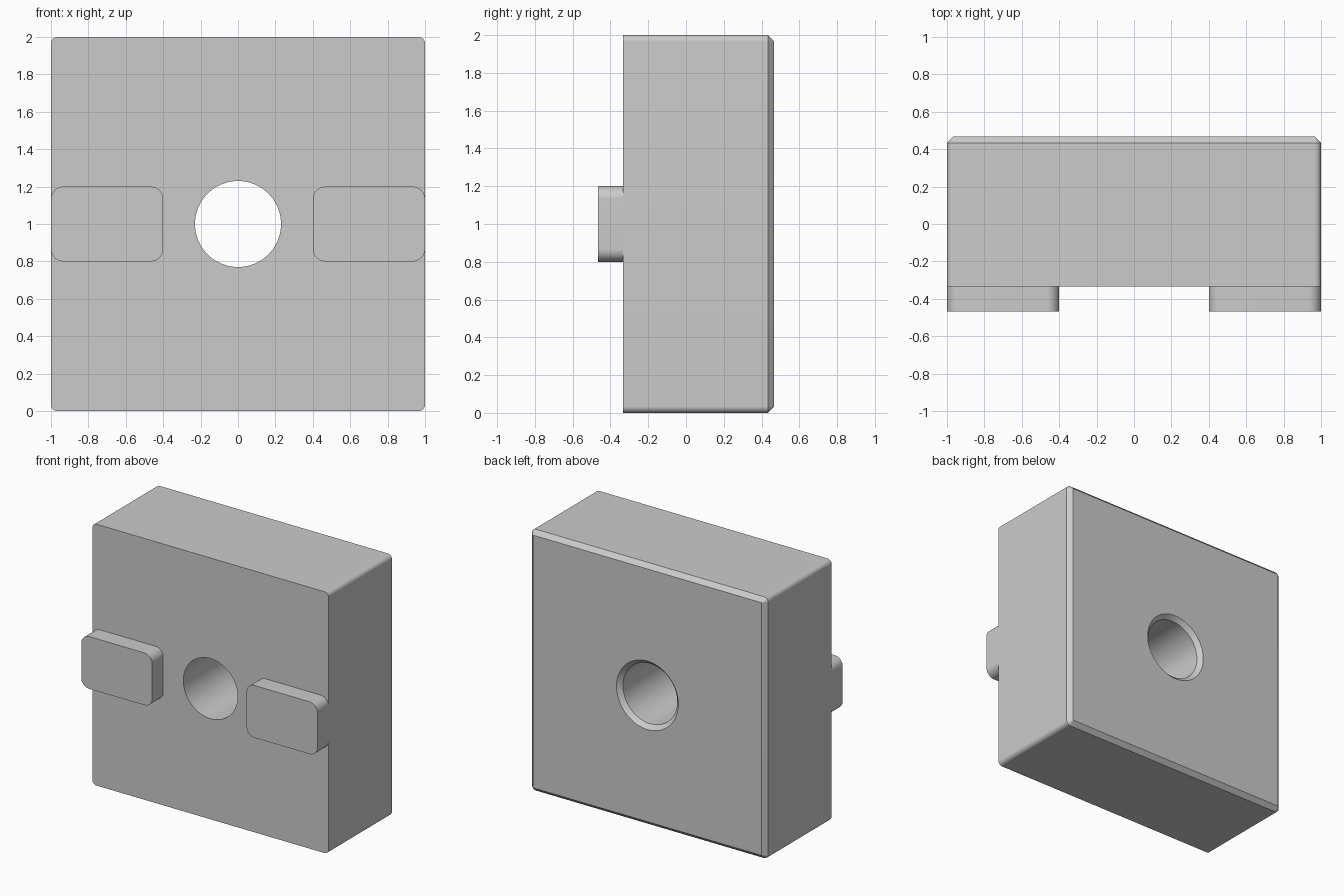
import bpy, bmesh
from math import cos, sin, pi

if "Cube" in bpy.data.objects:
    bpy.data.objects.remove(bpy.data.objects["Cube"])

SEG = 16  # points per quarter turn

grey = bpy.data.materials.new("plain_grey")
grey.use_nodes = True
colour = (0.6, 0.6, 0.6, 1)
grey.diffuse_color = colour
grey.node_tree.nodes["Principled BSDF"].inputs["Base Color"].default_value = colour


def rounded_rect(cx, cz, hx, hz, r):
    """Rounded rectangle outline in the xz plane."""
    pts = []
    for q, (sx, sz) in enumerate([(1, 1), (-1, 1), (-1, -1), (1, -1)]):
        for i in range(SEG):
            a = (q + i / (SEG - 1)) * pi / 2
            pts.append((cx + sx * (hx - r) + r * cos(a), cz + sz * (hz - r) + r * sin(a)))
    return pts


def circle(r):
    n = 4 * SEG
    return [(r * cos(2 * pi * (i + 0.5) / n), 1 + r * sin(2 * pi * (i + 0.5) / n)) for i in range(n)]


def loft(name, sections, ring):
    """Join (outline, y) sections; ring closes last to first, otherwise cap the ends."""
    bm = bmesh.new()
    loops = [[bm.verts.new((x, y, z)) for x, z in pts] for pts, y in sections]
    pairs = list(zip(loops, loops[1:]))
    if ring:
        pairs.append((loops[-1], loops[0]))
    else:
        bm.faces.new(loops[0])
        bm.faces.new(loops[-1])
    n = len(loops[0])
    for a, b in pairs:
        for i in range(n):
            j = (i + 1) % n
            bm.faces.new((a[i], a[j], b[j], b[i]))
    bmesh.ops.recalc_face_normals(bm, faces=bm.faces)
    mesh = bpy.data.meshes.new(name)
    bm.to_mesh(mesh)
    bm.free()
    mesh.materials.append(grey)
    obj = bpy.data.objects.new(name, mesh)
    bpy.context.collection.objects.link(obj)
    bpy.ops.object.select_all(action='DESELECT')
    obj.select_set(True)
    bpy.context.view_layer.objects.active = obj
    bpy.ops.object.shade_smooth_by_angle(angle=pi / 6)


FRONT, BACK, BEVEL = -0.333, 0.467, 0.033
outline = rounded_rect(0, 1, 1, 1, 0.035)

# Square block: chamfered back edge and a through hole countersunk at the back
loft("block", [
    (outline, FRONT),
    (outline, BACK - BEVEL),
    (rounded_rect(0, 1, 1 - BEVEL, 1 - BEVEL, 0.002), BACK),
    (circle(0.262), BACK),
    (circle(0.23), BACK - BEVEL),
    (circle(0.23), FRONT),
], ring=True)

# Two locating tabs on the front face
for side, sx in (("left", 1), ("right", -1)):
    tab = rounded_rect(sx * 0.7, 1, 0.3, 0.2, 0.067)
    loft(side + "_tab", [(tab, -0.467), (tab, FRONT)], ring=False)
